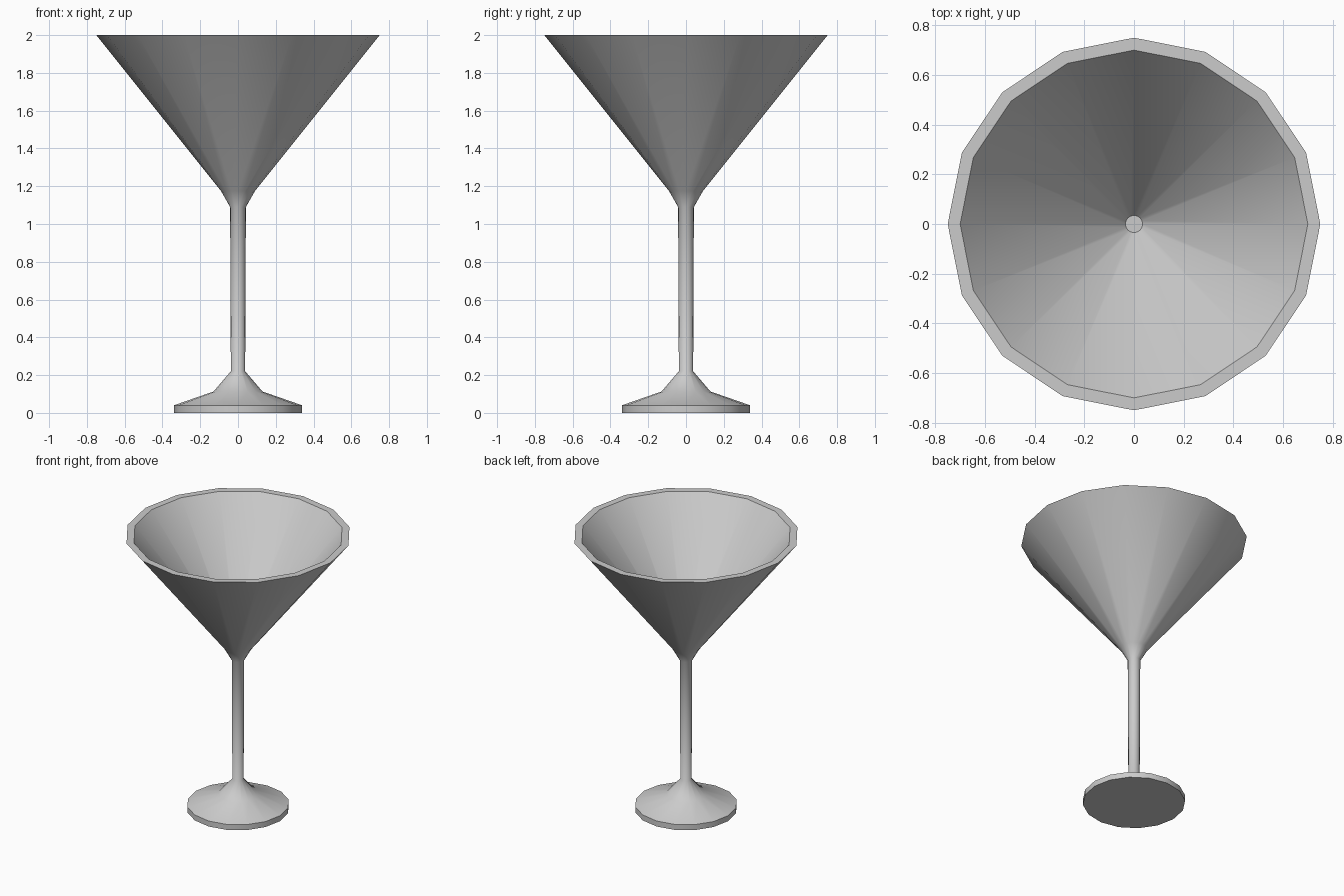
import bpy, bmesh, math

if "Cube" in bpy.data.objects:
    bpy.data.objects.remove(bpy.data.objects["Cube"])

SIDES = 16

# Outline (radius, height): foot, stem, outer bowl, rim, inner bowl
PROFILE = [
    (0.34, 0.0), (0.34, 0.04), (0.13, 0.113), (0.038, 0.22),
    (0.04, 0.75), (0.042, 1.09), (0.09, 1.175),
    (0.75, 2.0), (0.70, 2.0), (0.035, 1.175),
]


def lathe(name, profile, sides):
    bm = bmesh.new()
    rings = []
    for r, z in profile:
        rings.append([bm.verts.new((r * math.cos(2 * math.pi * i / sides),
                                    r * math.sin(2 * math.pi * i / sides), z))
                      for i in range(sides)])
    for a, b in zip(rings, rings[1:]):
        for i in range(sides):
            j = (i + 1) % sides
            bm.faces.new((a[i], a[j], b[j], b[i]))
    # underside of the foot and bottom of the bowl
    bm.faces.new(rings[0][::-1])
    bm.faces.new(rings[-1])
    bmesh.ops.recalc_face_normals(bm, faces=bm.faces[:])
    mesh = bpy.data.meshes.new(name)
    bm.to_mesh(mesh)
    bm.free()
    obj = bpy.data.objects.new(name, mesh)
    bpy.context.collection.objects.link(obj)
    return obj


# Stemmed cocktail glass in one piece
glass = lathe("cocktail_glass", PROFILE, SIDES)
bpy.context.view_layer.objects.active = glass
glass.select_set(True)
bpy.ops.object.shade_smooth_by_angle(angle=math.radians(50))
